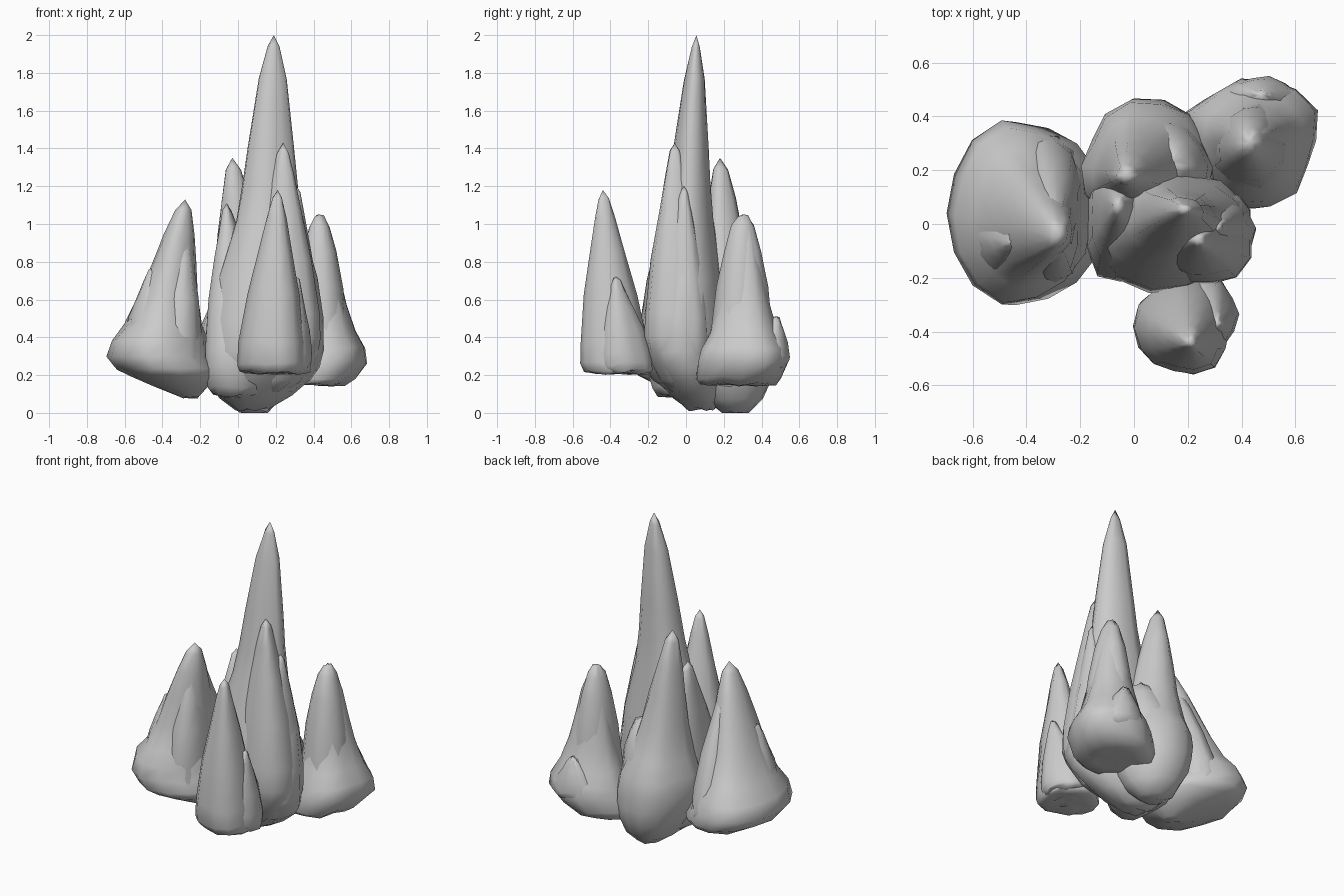
import bpy, bmesh, random
from math import sin, cos, pi
from mathutils import Vector

cube = bpy.data.objects.get("Cube")
if cube:
    bpy.data.objects.remove(cube, do_unlink=True)

stone = bpy.data.materials.new("grey stone")
stone.use_nodes = True
grey = (0.6, 0.6, 0.6, 1)
stone.diffuse_color = grey
stone.node_tree.nodes["Principled BSDF"].inputs["Base Color"].default_value = grey

SIDES = 14
# side profiles: (fraction of height, fraction of base radius)
TALL = [(0, 1), (.1, .97), (.23, .84), (.41, .57), (.53, .47), (.65, .39), (.86, .24), (.96, .1)]
CONE = [(0, 1), (.12, .97), (.4, .77), (.65, .5), (.84, .29), (.95, .15)]
BLUNT = [(0, 1), (.2, .95), (.5, .8), (.75, .58), (.92, .36), (.99, .16)]
BULB = [(0, 1), (.1, .95), (.2, .76), (.4, .57), (.6, .43), (.78, .3), (.93, .16)]
# underside profile: (fraction towards the keel, fraction of base radius)
ROUND = [(1, .3), (.8, .62), (.5, .86), (.25, .97)]
SLOPE = [(1, .15), (.7, .55), (.5, .85), (.3, 1)]
FLAT = [(1, .5), (.97, .85), (.7, .97)]


def spire(name, tip, base, radius, keel, profile, under=ROUND, rough=.06, seed=1):
    """Irregular tapering rock lofted from keel, through base, to tip."""
    rng = random.Random(seed)
    tip, base, keel = Vector(tip), Vector(base), Vector(keel)
    phase, phase2 = rng.uniform(0, 2 * pi), rng.uniform(0, 2 * pi)
    layers = [(base.lerp(keel, f), r) for f, r in under]
    layers += [(base.lerp(tip, f), r) for f, r in profile]
    bm = bmesh.new()
    rings = []
    for centre, r in layers:
        ring = []
        for i in range(SIDES):
            a = 2 * pi * i / SIDES
            k = 1 + rough * (sin(3 * a + phase) + .6 * sin(5 * a + phase2))
            k += rng.uniform(-.4, .4) * rough
            offset = Vector((radius[0] * cos(a), radius[1] * sin(a), 0)) * r * k
            offset.z = rng.uniform(-.2, .2) * rough
            p = centre + offset
            p.z = max(p.z, 0)
            ring.append(bm.verts.new(p))
        rings.append(ring)
    for low, high in zip(rings, rings[1:]):
        for i in range(SIDES):
            j = (i + 1) % SIDES
            bm.faces.new((low[i], low[j], high[j], high[i]))
    top, bottom = bm.verts.new(tip), bm.verts.new(keel)
    for i in range(SIDES):
        j = (i + 1) % SIDES
        bm.faces.new((rings[-1][i], rings[-1][j], top))
        bm.faces.new((rings[0][j], rings[0][i], bottom))
    for face in bm.faces:
        face.smooth = True
    bmesh.ops.recalc_face_normals(bm, faces=bm.faces)
    mesh = bpy.data.meshes.new(name)
    bm.to_mesh(mesh)
    bm.free()
    mesh.materials.append(stone)
    bpy.context.collection.objects.link(bpy.data.objects.new(name, mesh))


# central spire with its attached shoulders
spire("main_spire", tip=(.19, .055, 2), base=(.13, -.02, .33), radius=(.31, .23),
      keel=(.07, .08, .02), profile=TALL, seed=3)
spire("front_shoulder", tip=(.24, -.06, 1.43), base=(.25, -.04, .4), radius=(.2, .19),
      keel=(.2, -.02, .12), profile=CONE, seed=5)
spire("right_shoulder", tip=(.31, -.01, 1.2), base=(.3, -.02, .4), radius=(.14, .16),
      keel=(.25, 0, .12), profile=CONE, seed=43)
spire("left_shoulder", tip=(-.06, .07, 1.11), base=(-.02, .01, .25), radius=(.17, .24),
      keel=(0, .05, .09), profile=CONE, under=FLAT, seed=7)

# rear spire and the lump at its foot
spire("rear_spire", tip=(-.03, .18, 1.35), base=(.05, .22, .35), radius=(.25, .24),
      keel=(.08, .26, 0), profile=BULB, seed=11)
spire("rear_lump", tip=(.13, .22, .76), base=(.07, .21, .36), radius=(.21, .2),
      keel=(.08, .22, .12), profile=BLUNT, seed=47)

# side rock with a low shoulder
spire("side_rock", tip=(-.28, -.04, 1.13), base=(-.43, .04, .3), radius=(.27, .34),
      keel=(-.25, .04, .08), profile=BULB, under=SLOPE, rough=.03, seed=13)
spire("side_rock_shoulder", tip=(-.45, -.06, .77), base=(-.42, -.03, .34), radius=(.18, .2),
      keel=(-.36, 0, .18), profile=CONE, seed=17)
spire("side_rock_flank", tip=(-.29, -.03, 1.07), base=(-.33, .05, .3), radius=(.15, .28),
      keel=(-.27, .05, .12), profile=CONE, seed=19)

# rear corner rock
spire("corner_rock", tip=(.43, .31, 1.05), base=(.45, .31, .27), radius=(.24, .24),
      keel=(.37, .28, .15), profile=BULB, under=FLAT, seed=23)
spire("corner_rock_core", tip=(.43, .3, 1.05), base=(.44, .29, .28), radius=(.15, .17),
      keel=(.4, .28, .16), profile=BLUNT, rough=.04, seed=29)
spire("corner_rock_knob", tip=(.47, .48, .51), base=(.47, .42, .27), radius=(.15, .13),
      keel=(.44, .38, .18), profile=CONE, seed=31)

# front cone with a small flank
spire("front_cone", tip=(.21, -.44, 1.18), base=(.18, -.38, .26), radius=(.18, .18),
      keel=(.19, -.36, .21), profile=CONE, under=FLAT, rough=.05, seed=37)
spire("front_cone_flank", tip=(.31, -.37, .72), base=(.26, -.33, .26), radius=(.12, .15),
      keel=(.26, -.32, .21), profile=CONE, under=FLAT, seed=41)
